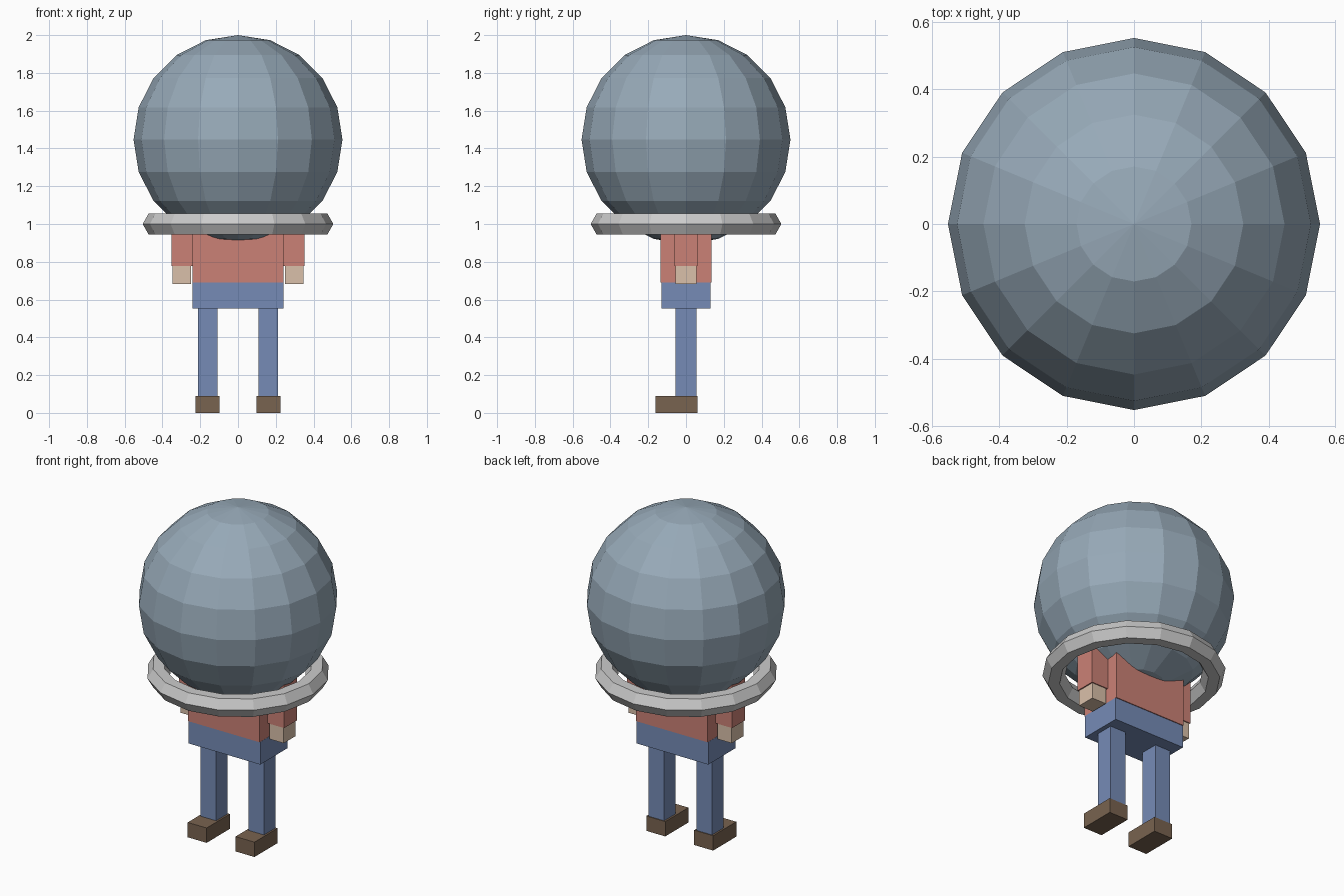
import bpy

if "Cube" in bpy.data.objects:
    bpy.data.objects.remove(bpy.data.objects["Cube"])


def material(name, rgb):
    m = bpy.data.materials.new(name)
    m.diffuse_color = (*rgb, 1)
    m.use_nodes = True
    m.node_tree.nodes["Principled BSDF"].inputs["Base Color"].default_value = m.diffuse_color
    return m


SHIRT = material("shirt_red", (0.60, 0.22, 0.18))
DENIM = material("trouser_blue", (0.18, 0.26, 0.47))
SKIN = material("skin", (0.70, 0.53, 0.40))
LEATHER = material("shoe_brown", (0.19, 0.125, 0.08))
DOME = material("helmet_blue_grey", (0.31, 0.40, 0.48))


def box(name, x, y, z, mat):
    """Box from (min, max) ranges on each axis."""
    ranges = (x, y, z)
    bpy.ops.mesh.primitive_cube_add(size=1, location=[(a + b) / 2 for a, b in ranges])
    ob = bpy.context.object
    ob.name = name
    ob.scale = [b - a for a, b in ranges]
    bpy.ops.object.transform_apply(location=False, rotation=False, scale=True)
    ob.data.materials.append(mat)
    return ob


def pair(name, x, y, z, mat):
    """Right-hand box and its mirror image."""
    box(name + "_right", x, y, z, mat)
    box(name + "_left", (-x[1], -x[0]), y, z, mat)


# Body: the torso and arms run up into the helmet
box("torso", (-0.24, 0.24), (-0.136, 0.136), (0.69, 1.10), SHIRT)
box("hips", (-0.241, 0.241), (-0.131, 0.131), (0.553, 0.69), DENIM)

# Limbs
pair("arm", (0.24, 0.353), (-0.062, 0.062), (0.778, 1.10), SHIRT)
pair("hand", (0.249, 0.346), (-0.056, 0.056), (0.682, 0.778), SKIN)
pair("leg", (0.108, 0.213), (-0.055, 0.055), (0.09, 0.553), DENIM)
pair("shoe", (0.097, 0.224), (-0.162, 0.06), (0.0, 0.09), LEATHER)

# Round helmet
bpy.ops.mesh.primitive_uv_sphere_add(segments=16, ring_count=10, radius=0.553,
                                     location=(0, 0, 1.447))
helmet = bpy.context.object
helmet.name = "helmet"
helmet.data.materials.append(DOME)

# Collar ring under the helmet
bpy.ops.mesh.primitive_torus_add(major_segments=16, minor_segments=6,
                                 major_radius=0.442, minor_radius=0.063,
                                 location=(0, 0, 1.0))
collar = bpy.context.object
collar.name = "collar_ring"
for ob in (helmet, collar):
    ob.data.polygons.foreach_set("use_smooth", [False] * len(ob.data.polygons))
